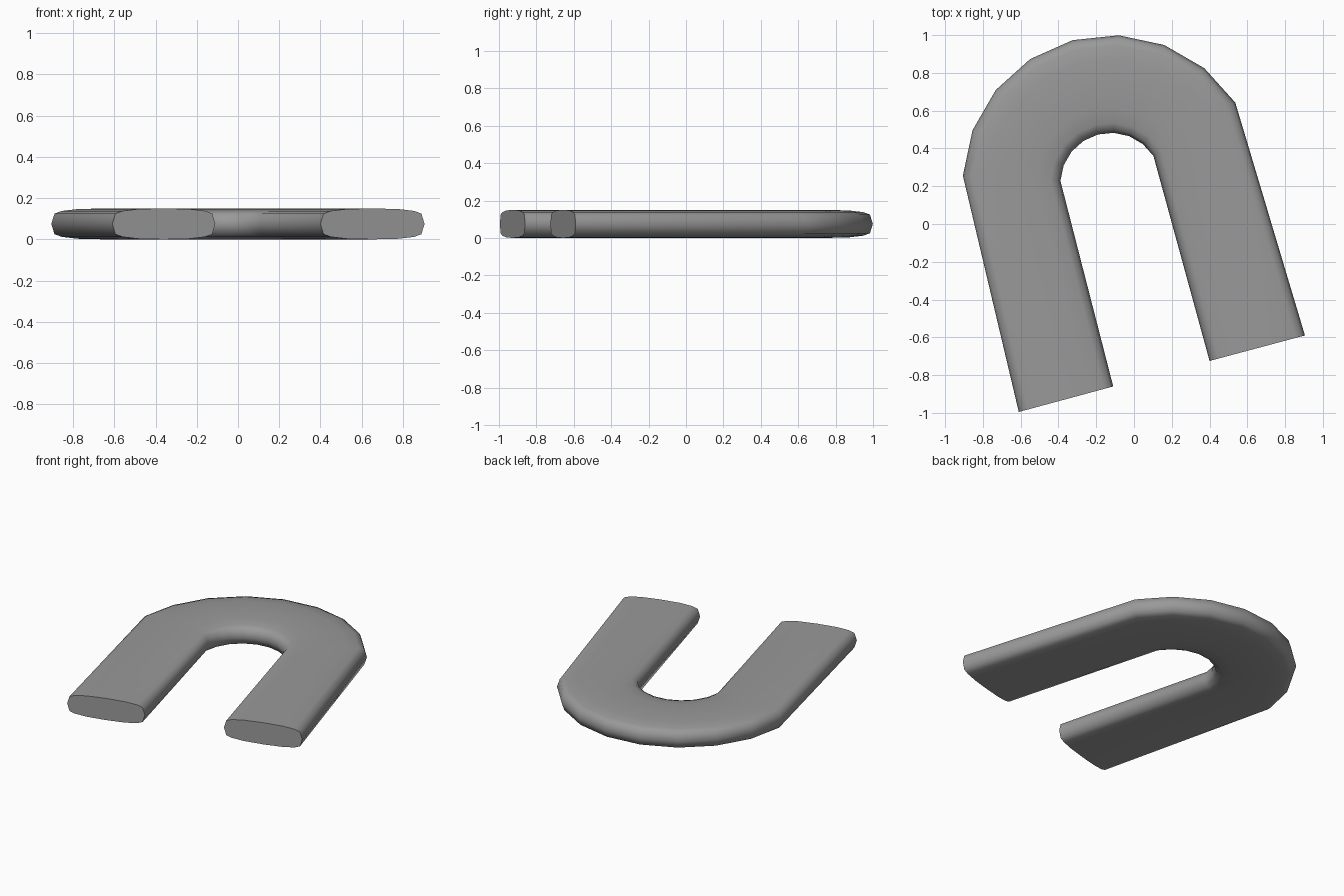
import bpy, bmesh, math
from mathutils import Vector

cube = bpy.data.objects.get("Cube")
if cube:
    bpy.data.objects.remove(cube)

grey = bpy.data.materials.new("plain_grey")
grey.use_nodes = True
colour = (0.32, 0.32, 0.32, 1)
grey.diffuse_color = colour
grey.node_tree.nodes["Principled BSDF"].inputs["Base Color"].default_value = colour

# Outer and inner rail points: straight arm, faceted bend, straight arm
CENTRE, OUTER, INNER, STEPS = Vector((-0.122, 0.215)), 0.785, 0.268, 8
rails = [(Vector((-0.61, -0.995)), Vector((-0.11, -0.86)))]
for i in range(STEPS + 1):
    a = math.radians(177 - 18 * i)
    ray = Vector((math.cos(a), math.sin(a)))
    rails.append((CENTRE + ray * OUTER, CENTRE + ray * INNER))
rails.append((Vector((0.905, -0.59)), Vector((0.40, -0.725))))

# Flattened, softly domed cross-section: (fraction across, height from middle)
half = [(0, 0), (0.03, 0.05), (0.1, 0.063), (0.25, 0.072), (0.5, 0.075)]
top = half + [(1 - u, h) for u, h in reversed(half[:-1])]
section = top + [(u, -h) for u, h in reversed(top[1:-1])]

# Sweep the section along the rails
bm = bmesh.new()
rings = []
for outer, inner in rails:
    ring = []
    for u, h in section:
        p = outer.lerp(inner, u)
        ring.append(bm.verts.new((p.x, p.y, 0.075 + h)))
    rings.append(ring)
n = len(section)
for a, b in zip(rings, rings[1:]):
    for j in range(n):
        k = (j + 1) % n
        bm.faces.new((a[j], a[k], b[k], b[j]))
bm.faces.new(rings[0])
bm.faces.new(rings[-1])
bmesh.ops.recalc_face_normals(bm, faces=bm.faces)

mesh = bpy.data.meshes.new("horseshoe_bar")
bm.to_mesh(mesh)
bm.free()
mesh.materials.append(grey)
bar = bpy.data.objects.new("horseshoe_bar", mesh)
bpy.context.collection.objects.link(bar)

# Smooth sides with crisp end faces
bpy.ops.object.select_all(action='DESELECT')
bar.select_set(True)
bpy.context.view_layer.objects.active = bar
bpy.ops.object.shade_smooth_by_angle(angle=math.radians(60))
